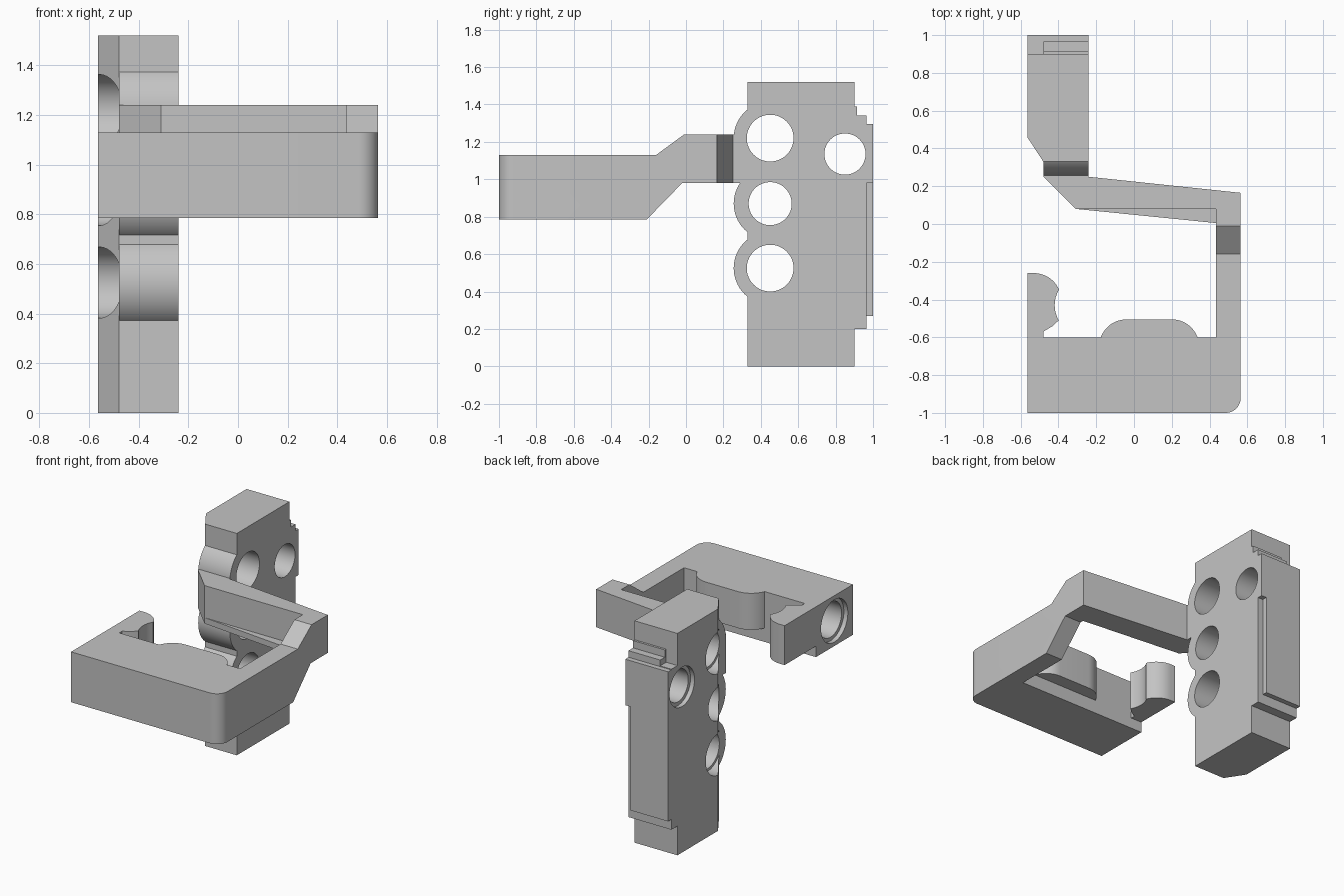
import bpy, bmesh, math
from mathutils import Vector

cube = bpy.data.objects.get("Cube")
if cube:
    bpy.data.objects.remove(cube, do_unlink=True)

grey = bpy.data.materials.new("plain grey")
grey.use_nodes = True
grey.diffuse_color = (0.55, 0.55, 0.55, 1)
grey.node_tree.nodes["Principled BSDF"].inputs["Base Color"].default_value = (0.55, 0.55, 0.55, 1)


def arc(cx, cy, r, start, end, steps=12):
    angles = [math.radians(start + (end - start) * i / steps) for i in range(steps + 1)]
    return [(cx + r * math.cos(a), cy + r * math.sin(a)) for a in angles]


def prism(name, points, low, high, axis="z"):
    """Extrude a plan (x, y) along z, or a side profile (y, z) along x."""
    place = (lambda a, b: (a, b, low)) if axis == "z" else (lambda a, b: (low, a, b))
    bm = bmesh.new()
    face = bm.faces.new([bm.verts.new(place(a, b)) for a, b in points])
    up = Vector((0, 0, 1)) if axis == "z" else Vector((1, 0, 0))
    new = bmesh.ops.extrude_face_region(bm, geom=[face])["geom"]
    verts = [v for v in new if isinstance(v, bmesh.types.BMVert)]
    bmesh.ops.translate(bm, verts=verts, vec=up * (high - low))
    bmesh.ops.recalc_face_normals(bm, faces=bm.faces)
    mesh = bpy.data.meshes.new(name)
    bm.to_mesh(mesh)
    bm.free()
    mesh.materials.append(grey)
    obj = bpy.data.objects.new(name, mesh)
    bpy.context.collection.objects.link(obj)
    return obj


def box(name, x, y, z):
    return prism(name, [(x[0], y[0]), (x[1], y[0]), (x[1], y[1]), (x[0], y[1])], *z)


def cylinder(name, y, z, r, x0, x1):
    return prism(name, arc(y, z, r, 0, 360, 64)[:-1], x0, x1, "x")


def combine(obj, other, operation):
    """Apply a boolean and discard the helper."""
    mod = obj.modifiers.new("combine", "BOOLEAN")
    mod.operation, mod.object, mod.solver = operation, other, "EXACT"
    other.hide_render = True
    graph = bpy.context.evaluated_depsgraph_get()
    mesh = bpy.data.meshes.new_from_object(obj.evaluated_get(graph))
    obj.modifiers.clear()
    obj.data = mesh
    bpy.data.objects.remove(other, do_unlink=True)


LEFT, RIGHT = -0.565, -0.24
EDGE = -0.48
TOP = 1.13

# Upright block with one chamfered front corner
block = prism("upright_block", [(LEFT, 0.46), (EDGE, 0.33), (RIGHT, 0.33), (RIGHT, 0.9), (LEFT, 0.9)], 0, 1.52)

# Round bosses along its front edge
BORES = [(0.45, 1.22, 0.125), (0.45, 0.87, 0.115), (0.45, 0.525, 0.125)]
for y, z, r in BORES:
    combine(block, cylinder("boss", y, z, 0.195, EDGE, RIGHT), "UNION")

# Stepped plates on the back, the outer one notched along one side
for x0, y1, z0, z1 in [(EDGE, 0.915, 1.2, 1.39), (EDGE, 0.965, 0.2, 1.34), (LEFT, 0.965, 0.2, 1.3), (LEFT, 1, 0.27, 1.295)]:
    combine(block, box("plate", (x0, RIGHT), (0.8, y1), (z0, z1)), "UNION")
combine(block, box("notch", (-0.28, -0.2), (0.965, 1.1), (0.265, 0.98)), "DIFFERENCE")

# Frame: plan outline intersected with the cranked side profile
plan = [(LEFT, -1)] + arc(0.485, -0.92, 0.08, -90, 0) + [
    (0.565, 0.165), (RIGHT, 0.25), (RIGHT, 0.36), (EDGE, 0.36), (EDGE, 0.25),
    (-0.31, 0.08), (0.435, 0.08), (0.435, -0.6), (LEFT, -0.6)]
frame = prism("cranked_frame", plan, 0.5, 1.5)
side = [(-1.1, 0.785), (-0.21, 0.785), (-0.02, 0.98), (0.34, 0.98),
        (0.34, 1.24), (-0.01, 1.24), (-0.16, TOP), (-1.1, TOP)]
combine(frame, prism("side_profile", side, -1, 1, "x"), "INTERSECT")

# Bores through the block, two of them widened on the outer side
for y, z, r in BORES:
    for part in (block, frame):
        combine(part, cylinder("bore", y, z, r, -1, 0), "DIFFERENCE")
    if r > 0.12:
        combine(block, cylinder("wide_bore", y, z, 0.143, -1, EDGE), "DIFFERENCE")
combine(block, cylinder("bore", 0.85, 1.135, 0.11, -1, 0), "DIFFERENCE")
combine(block, cylinder("wide_bore", 0.85, 1.135, 0.135, -1, LEFT + 0.03), "DIFFERENCE")

# Stepped socket in the end of the front bar
combine(frame, cylinder("socket", -0.8, 0.957, 0.12, -1, -0.2), "DIFFERENCE")
combine(frame, cylinder("wide_socket", -0.8, 0.957, 0.145, -1, LEFT + 0.03), "DIFFERENCE")

# Low wedge ledge inside the rear arm
ledge = prism("wedge_ledge", [(-0.31, 0.08), (0.435, 0.005), (0.5, 0.08)], 0.98, 1.02)

# Rounded pad on the inner side of the front bar
pad = prism("rounded_pad", arc(-0.04, -0.65, 0.145, 165, 90) + arc(0.2, -0.65, 0.145, 90, 15), 0.88, TOP)

# Hooked tab at the end of the front bar
tab = prism("hooked_tab", [(LEFT, -0.62), (LEFT, -0.26)] + arc(-0.53, -0.405, 0.145, 90, 22)
            + arc(-0.26, -0.43, 0.16, 150, 210, 8)
            + [(-0.43, -0.54), (EDGE, -0.57), (EDGE, -0.62)], 0.86, TOP)

# Smooth shading on round walls only
bpy.ops.object.select_all(action="DESELECT")
for obj in (block, frame, ledge, pad, tab):
    obj.select_set(True)
bpy.context.view_layer.objects.active = block
bpy.ops.object.shade_smooth_by_angle(angle=math.radians(25))
